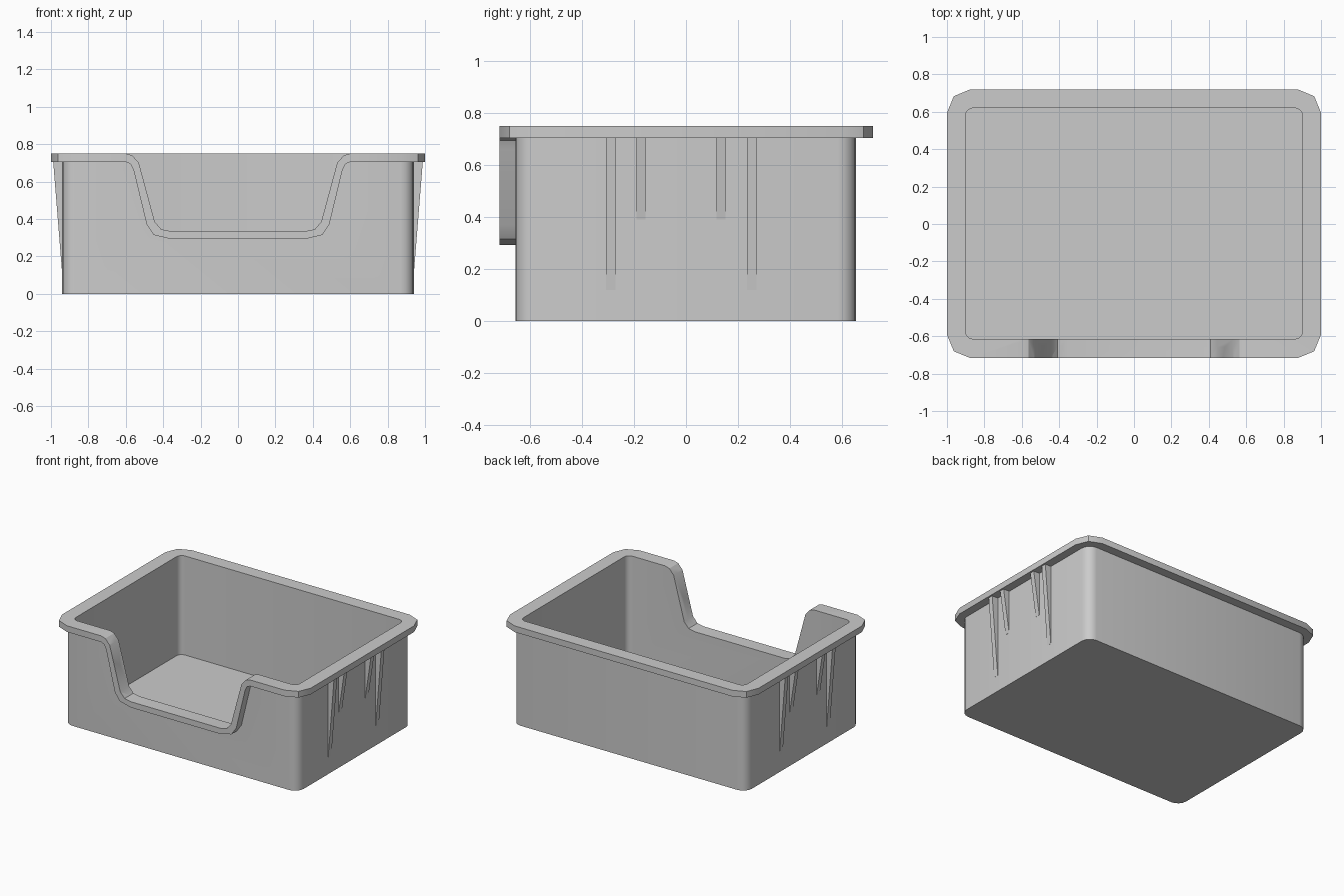
import bpy
import bmesh
import math
from mathutils import Vector

if "Cube" in bpy.data.objects:
    bpy.data.objects.remove(bpy.data.objects["Cube"], do_unlink=True)

grey = bpy.data.materials.new("light_grey_plastic")
grey.use_nodes = True
COLOUR = (0.6, 0.6, 0.6, 1)
grey.diffuse_color = COLOUR
grey.node_tree.nodes["Principled BSDF"].inputs["Base Color"].default_value = COLOUR


def prism(name, points, offset):
    """Extrude a planar outline along an offset."""
    bm = bmesh.new()
    face = bm.faces.new([bm.verts.new(p) for p in points])
    ext = bmesh.ops.extrude_face_region(bm, geom=[face])
    moved = [v for v in ext["geom"] if isinstance(v, bmesh.types.BMVert)]
    bmesh.ops.translate(bm, verts=moved, vec=Vector(offset))
    bmesh.ops.recalc_face_normals(bm, faces=bm.faces)
    mesh = bpy.data.meshes.new(name)
    bm.to_mesh(mesh)
    bm.free()
    mesh.materials.append(grey)
    obj = bpy.data.objects.new(name, mesh)
    bpy.context.collection.objects.link(obj)
    return obj


def rounded_box(name, hx, y0, y1, z0, z1, radius, steps):
    pts = []
    corners = [(hx, y1), (-hx, y1), (-hx, y0), (hx, y0)]
    for i, (cx, cy) in enumerate(corners):
        cx -= math.copysign(radius, cx)
        cy -= math.copysign(radius, cy)
        for k in range(steps + 1):
            a = math.pi / 2 * (i + k / steps)
            pts.append((cx + radius * math.cos(a), cy + radius * math.sin(a), z0))
    return prism(name, pts, (0, 0, z1 - z0))


def combine(target, tool, operation):
    mod = target.modifiers.new(operation, "BOOLEAN")
    mod.operation = operation
    mod.solver = "EXACT"
    mod.object = tool
    bpy.context.view_layer.objects.active = target
    bpy.ops.object.modifier_apply(modifier=mod.name)
    bpy.data.objects.remove(tool, do_unlink=True)


def mirrored(half):
    return half + [(-x, z) for x, z in reversed(half)]


# Solid tub and its overhanging rim
tub = rounded_box("storage_bin", 0.94, -0.657, 0.655, 0, 0.73, 0.07, 4)
combine(tub, rounded_box("rim", 1.0, -0.717, 0.72, 0.705, 0.75, 0.125, 2), "UNION")

# Lip that follows the front opening
upper = mirrored([(-0.6, 0.75), (-0.565, 0.74), (-0.53, 0.70), (-0.445, 0.385),
                  (-0.41, 0.345), (-0.36, 0.335)])
lower = mirrored([(-0.6, 0.705), (-0.575, 0.695), (-0.558, 0.66), (-0.488, 0.37),
                  (-0.45, 0.315), (-0.36, 0.293)])
outline = upper + lower[::-1]
combine(tub, prism("lip", [(x, -0.717, z) for x, z in outline], (0, 0.09, 0)), "UNION")

# Hollow interior and front opening
combine(tub, rounded_box("cavity", 0.9, -0.615, 0.62, 0.03, 0.9, 0.04, 4), "DIFFERENCE")
notch = [(-0.6, 0.9)] + upper + [(0.6, 0.9)]
combine(tub, prism("opening", [(x, -0.9, z) for x, z in notch], (0, 0.5, 0)), "DIFFERENCE")

bpy.ops.object.select_all(action="DESELECT")
tub.select_set(True)
bpy.context.view_layer.objects.active = tub
bpy.ops.object.shade_smooth_by_angle(angle=math.radians(30))

# Tapered support ribs under the side rims
RIBS = [(-0.29, 0.12), (-0.173, 0.39), (0.135, 0.39), (0.253, 0.12)]
for side, label in ((1, "left"), (-1, "right")):
    for i, (y, bottom) in enumerate(RIBS):
        wedge = [(0.93, 0.706), (0.988, 0.706), (0.941, bottom), (0.93, bottom)]
        prism(f"{label}_rib_{i + 1}", [(side * x, y - 0.018, z) for x, z in wedge],
              (0, 0.036, 0))
